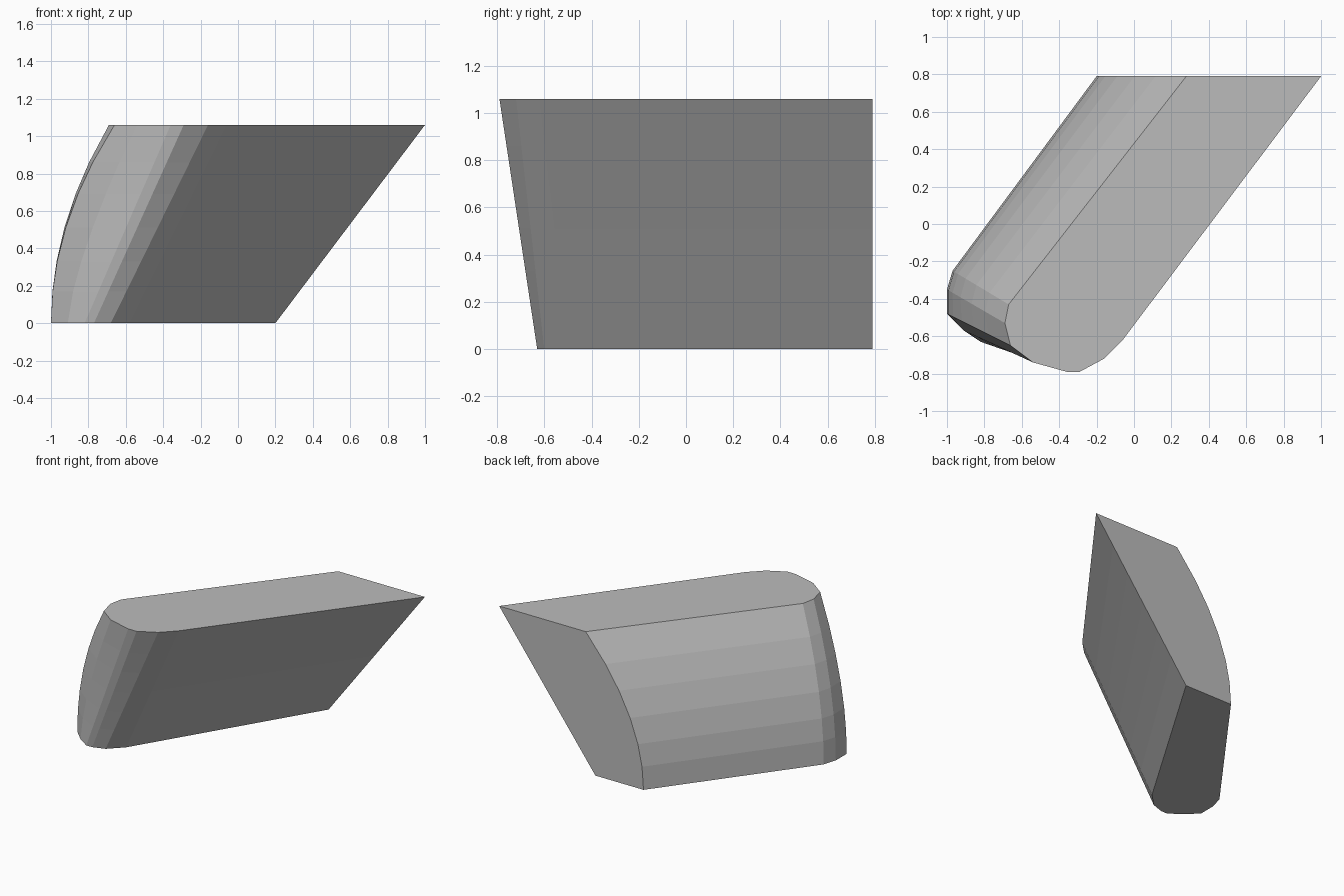
import bpy, bmesh

if "Cube" in bpy.data.objects:
    bpy.data.objects.remove(bpy.data.objects["Cube"])

HEIGHT = 1.06
LEVELS = [0, 0.17, 0.33, 0.51, 0.69, 0.86, 1.06]

# Each rail: bottom (x, y), top (x, y), bend (1 = straight, 2 = curved inward)
RAILS = [
    ((0.20, 0.79), (1.00, 0.79), 1),       # back right edge
    ((-0.58, -0.50), (-0.06, -0.62), 1),   # rounded front end
    ((-0.68, -0.60), (-0.16, -0.72), 1),
    ((-0.77, -0.63), (-0.29, -0.79), 1),
    ((-0.82, -0.63), (-0.36, -0.79), 1),
    ((-0.91, -0.57), (-0.54, -0.74), 1.4),
    ((-1.00, -0.48), (-0.66, -0.65), 2),   # curved left side
    ((-1.00, -0.35), (-0.69, -0.53), 2),
    ((-0.97, -0.25), (-0.67, -0.43), 2),
    ((-0.20, 0.79), (0.28, 0.79), 2),      # back left edge
]

grey = bpy.data.materials.new("plain grey")
grey.diffuse_color = (0.5, 0.5, 0.5, 1)
grey.use_nodes = True
grey.node_tree.nodes["Principled BSDF"].inputs["Base Color"].default_value = grey.diffuse_color

# Loft the slanted block through its horizontal sections
bm = bmesh.new()
rings = []
for z in LEVELS:
    ring = []
    for (x0, y0), (x1, y1), bend in RAILS:
        t = (z / HEIGHT) ** bend
        ring.append(bm.verts.new((x0 + (x1 - x0) * t, y0 + (y1 - y0) * t, z)))
    rings.append(ring)

n = len(RAILS)
for low, high in zip(rings, rings[1:]):
    for i in range(n - 1):
        j = i + 1
        bm.faces.new((low[i], low[j], high[j], high[i]))

# Flat bottom, top and back
bm.faces.new(rings[0])
bm.faces.new(rings[-1])
bm.faces.new([r[0] for r in rings] + [r[-1] for r in reversed(rings)])
bmesh.ops.recalc_face_normals(bm, faces=bm.faces[:])

mesh = bpy.data.meshes.new("slanted_block")
bm.to_mesh(mesh)
bm.free()
mesh.materials.append(grey)
block = bpy.data.objects.new("slanted_block", mesh)
bpy.context.collection.objects.link(block)
